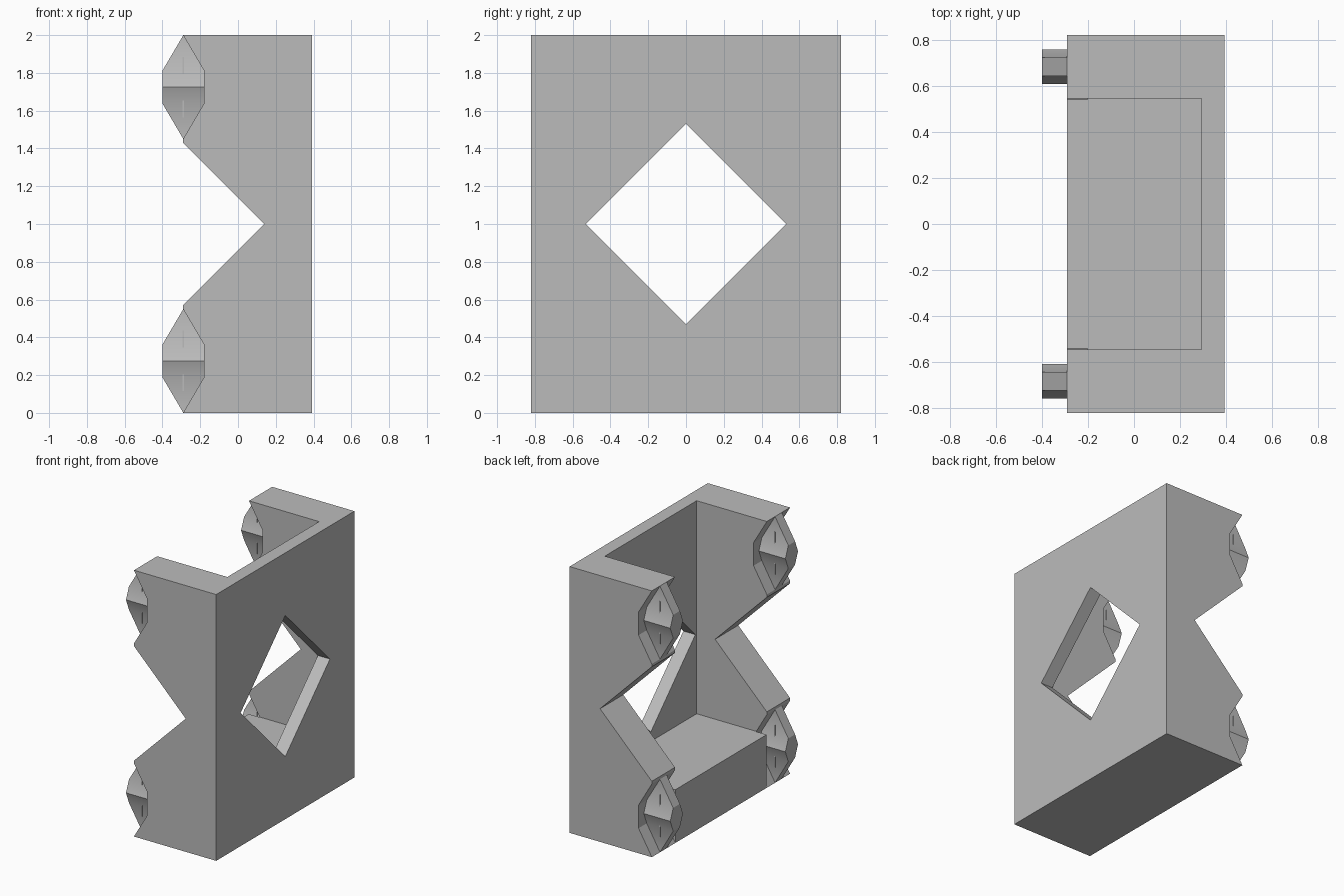
import bpy
import bmesh
from mathutils import Vector

if "Cube" in bpy.data.objects:
    bpy.data.objects.remove(bpy.data.objects["Cube"])

grey = bpy.data.materials.new("plain grey")
grey.use_nodes = True
grey.diffuse_color = (0.5, 0.5, 0.5, 1)
grey.node_tree.nodes["Principled BSDF"].inputs["Base Color"].default_value = (0.5, 0.5, 0.5, 1)

FRONT = -0.29      # x of the open side
WALL_Y = 0.683     # middle of each side wall
LATCH_Z = 0.725    # latch distance from mid height
HALF_W, HALF_H, CORNER = 0.11, 0.274, 0.087


def make_object(name, bm):
    bmesh.ops.recalc_face_normals(bm, faces=bm.faces[:])
    mesh = bpy.data.meshes.new(name)
    bm.to_mesh(mesh)
    bm.free()
    mesh.materials.append(grey)
    obj = bpy.data.objects.new(name, mesh)
    bpy.context.collection.objects.link(obj)
    return obj


def prism(name, outline, start, depth):
    """Extrude a closed outline of 3D points from start along depth."""
    bm = bmesh.new()
    start, depth = Vector(start), Vector(depth)
    face = bm.faces.new([bm.verts.new(start + Vector(p)) for p in outline])
    grown = bmesh.ops.extrude_face_region(bm, geom=[face])["geom"]
    verts = [g for g in grown if isinstance(g, bmesh.types.BMVert)]
    bmesh.ops.translate(bm, verts=verts, vec=depth)
    return make_object(name, bm)


def box(name, x0, x1, y0, y1, z0, z1):
    outline = [(x0, 0, z0), (x1, 0, z0), (x1, 0, z1), (x0, 0, z1)]
    return prism(name, outline, (0, y0, 0), (0, y1 - y0, 0))


def cut(target, cutter):
    mod = target.modifiers.new("cut", "BOOLEAN")
    mod.operation = "DIFFERENCE"
    mod.solver = "EXACT"
    mod.object = cutter
    bpy.context.view_layer.objects.active = target
    bpy.ops.object.modifier_apply(modifier=mod.name)
    bpy.data.objects.remove(cutter)


# Bracket body: block hollowed from the open side and the top
body = box("bracket_body", FRONT, 0.393, -0.82, 0.82, 0, 2)
cut(body, box("cavity_cutter", -1, 0.293, -0.545, 0.545, 0.4, 3))

# V cut through both side walls
vee = [(FRONT - 0.1, 0, 1.53), (FRONT - 0.1, 0, 0.47), (0.14, 0, 1)]
cut(body, prism("vee_cutter", vee, (0, -1, 0), (0, 2, 0)))

# Diamond window in the back plate
diamond = [(0, 0.53, 0), (0, 0, 0.53), (0, -0.53, 0), (0, 0, -0.53)]
cut(body, prism("diamond_cutter", diamond, (0.2, 0, 1), (0.4, 0, 0)))

# Long hexagon pockets through the side walls, one per latch
hexagon = [(0, 0, HALF_H), (HALF_W, 0, CORNER), (HALF_W, 0, -CORNER),
           (0, 0, -HALF_H), (-HALF_W, 0, -CORNER), (-HALF_W, 0, CORNER)]
corners = [(sy, sz) for sy in (-1, 1) for sz in (-1, 1)]
for sy, sz in corners:
    start = (FRONT, sy * WALL_Y - 0.142, 1 + sz * LATCH_Z)
    cut(body, prism("pocket_cutter", hexagon, start, (0, 0.284, 0)))


def latch(name, centre):
    """Hexagon plate with a raised ridge across the middle of both faces."""
    bm = bmesh.new()
    rim, ridge = 0.04, 0.075
    sides = []
    for s in (-1, 1):
        outer = [bm.verts.new((x, s * rim, z)) for x, y, z in hexagon]
        right = bm.verts.new((HALF_W, s * ridge, 0))
        left = bm.verts.new((-HALF_W, s * ridge, 0))
        top, tr, br, bottom, bl, tl = outer
        for loop in ((top, tr, tl), (tl, tr, right, left),
                     (left, right, br, bl), (bl, br, bottom)):
            bm.faces.new(loop)
        sides.append([top, tr, right, br, bottom, bl, left, tl])
    a, b = sides
    for i in range(len(a)):
        j = (i + 1) % len(a)
        bm.faces.new((a[i], a[j], b[j], b[i]))
    bmesh.ops.translate(bm, verts=bm.verts[:], vec=centre)
    obj = make_object(name, bm)
    for other in bpy.context.selected_objects:
        other.select_set(False)
    obj.select_set(True)
    bpy.context.view_layer.objects.active = obj
    bpy.ops.object.shade_smooth_by_angle(angle=0.52)


# Four latches, each with two thin upright ribs on its faces
for sy, sz in corners:
    place = ("front" if sy < 0 else "back") + ("_lower" if sz < 0 else "_upper")
    y, z = sy * WALL_Y, 1 + sz * LATCH_Z
    latch(place + "_latch", (FRONT, y, z))
    for k in (-1, 1):
        rib_z = z + k * 0.115
        box(place + "_latch_rib", FRONT - 0.003, FRONT + 0.003,
            y - 0.046, y + 0.046, rib_z - 0.045, rib_z + 0.045)
